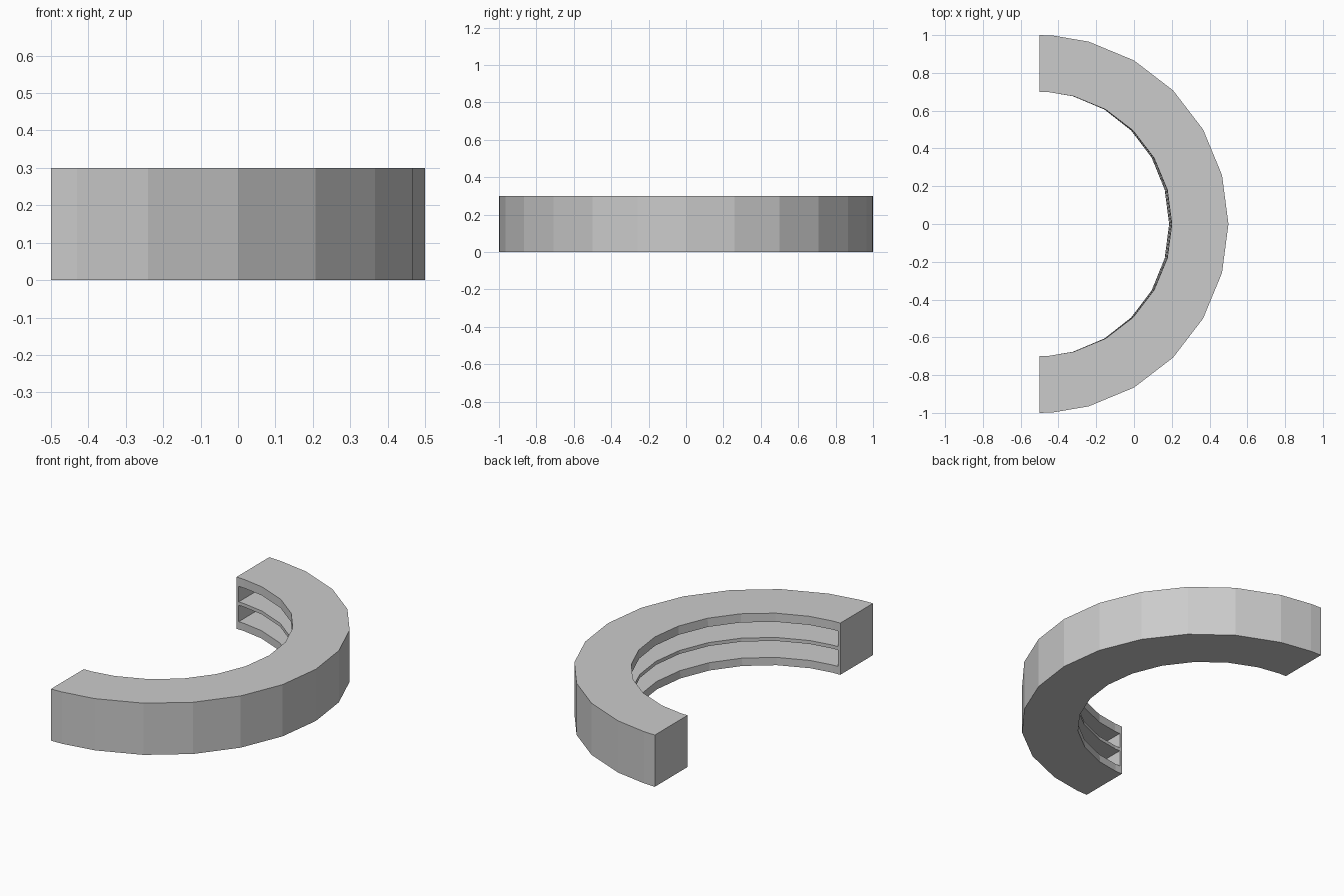
import bpy, bmesh
from math import sin, cos, radians

if "Cube" in bpy.data.objects:
    bpy.data.objects.remove(bpy.data.objects["Cube"])

CX = -0.5                                   # centre of the half ring
STEPS = [90, 86] + list(range(75, -76, -15)) + [-86, -90]


def half_ring(name, r_out, r_in, z0, z1, lean=1.0, end=0.0):
    """Half ring with flat ends; lean narrows the lower inner edge in x."""
    bm = bmesh.new()
    rows = []
    for a in STEPS:
        c, s = cos(radians(a)), sin(radians(a))
        shift = end if abs(a) == 90 else 0.0
        rows.append([bm.verts.new((CX + shift + r * k * c, r * s, z))
                     for r, k, z in ((r_out, 1, z0), (r_out, 1, z1),
                                     (r_in, 1, z1), (r_in, lean, z0))])
    for p, q in zip(rows, rows[1:]):
        for i in range(4):
            j = (i + 1) % 4
            bm.faces.new((p[i], p[j], q[j], q[i]))
    bm.faces.new(rows[0])
    bm.faces.new(rows[-1])
    bmesh.ops.recalc_face_normals(bm, faces=bm.faces)
    me = bpy.data.meshes.new(name)
    bm.to_mesh(me)
    bm.free()
    ob = bpy.data.objects.new(name, me)
    bpy.context.collection.objects.link(ob)
    return ob


# Curved counter body
body = half_ring("curved_counter", 1.0, 0.7, 0.0, 0.3, lean=0.98)

# Two deep shelf openings on the inner side, closed at both ends
for i, (z0, z1) in enumerate(((0.045, 0.14), (0.16, 0.25))):
    cutter = half_ring(f"shelf_cutter_{i + 1}", 0.95, 0.5, z0, z1, end=0.015)
    cutter.hide_render = True
    cutter.hide_viewport = True
    mod = body.modifiers.new(f"shelf_{i + 1}", 'BOOLEAN')
    mod.operation = 'DIFFERENCE'
    mod.solver = 'EXACT'
    mod.object = cutter
